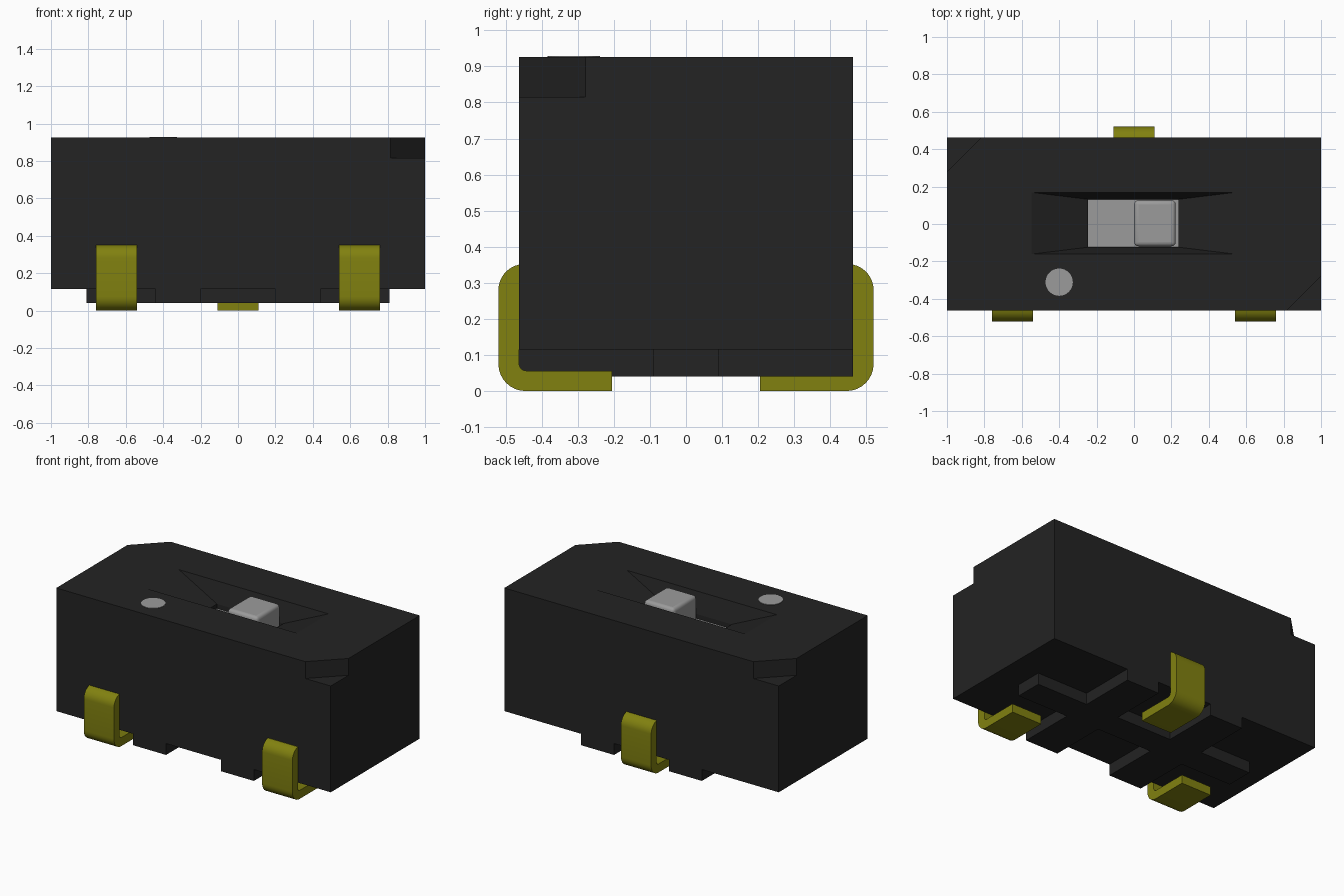
import bpy, bmesh, math
from mathutils import Vector

cube = bpy.data.objects.get("Cube")
if cube:
    bpy.data.objects.remove(cube, do_unlink=True)


def material(name, rgb):
    m = bpy.data.materials.new(name)
    m.use_nodes = True
    col = (*rgb, 1.0)
    m.diffuse_color = col
    m.node_tree.nodes["Principled BSDF"].inputs["Base Color"].default_value = col
    return m


BLACK = material("black plastic", (0.017, 0.017, 0.017))
GOLD = material("gold metal", (0.22, 0.22, 0.005))
GREY = material("light grey plastic", (0.33, 0.33, 0.33))


def loft(name, rings, mat):
    """Solid through closed rings that all have the same point count."""
    bm = bmesh.new()
    loops = [[bm.verts.new(p) for p in r] for r in rings]
    n = len(loops[0])
    for a, b in zip(loops, loops[1:]):
        for i in range(n):
            bm.faces.new((a[i], a[(i + 1) % n], b[(i + 1) % n], b[i]))
    bm.faces.new(loops[0][::-1])
    bm.faces.new(loops[-1])
    bmesh.ops.recalc_face_normals(bm, faces=bm.faces)
    mesh = bpy.data.meshes.new(name)
    bm.to_mesh(mesh)
    bm.free()
    mesh.materials.append(mat)
    ob = bpy.data.objects.new(name, mesh)
    bpy.context.collection.objects.link(ob)
    return ob


def prism(name, outline, z0, z1, mat):
    return loft(name, [[(x, y, z) for x, y in outline] for z in (z0, z1)], mat)


def rect(hx, hy, cx=0.0, cy=0.0):
    return [(cx - hx, cy - hy), (cx + hx, cy - hy), (cx + hx, cy + hy), (cx - hx, cy + hy)]


def activate(ob):
    bpy.ops.object.select_all(action='DESELECT')
    ob.select_set(True)
    bpy.context.view_layer.objects.active = ob


def smooth(ob):
    activate(ob)
    bpy.ops.object.shade_smooth_by_angle(angle=math.radians(35))


def cut(ob, cutter):
    cutter.hide_render = True
    mod = ob.modifiers.new("cut", 'BOOLEAN')
    mod.operation = 'DIFFERENCE'
    mod.solver = 'EXACT'
    mod.object = cutter
    activate(ob)
    bpy.ops.object.modifier_apply(modifier=mod.name)
    bpy.data.objects.remove(cutter, do_unlink=True)


HY, BOTTOM, TOP = 0.463, 0.115, 0.926

# Main housing
body = prism("housing", rect(1.0, HY), BOTTOM, TOP, BLACK)

# Diagonal notches on two opposite top corners
for s in (1, -1):
    tri = [(s * 0.72, -s * 0.558), (s * 1.095, -s * 0.558), (s * 1.095, -s * 0.183)]
    cut(body, prism("corner_cutter", tri, 0.815, 1.1, BLACK))

# Slider opening: sloped funnel leading to a straight pocket
CX, CY = -0.004, 0.004
sections = [(0.242, 0.128, 0.73), (0.242, 0.128, 0.795), (0.545, 0.165, TOP),
            (0.545, 0.165, 1.1)]
cut(body, loft("opening_cutter",
               [[(x, y, z) for x, y in rect(hx, hy, CX, CY)] for hx, hy, z in sections], BLACK))

# Raised underside: centre bar crossed by two ribs
quarter = [(0.81, 0.09), (0.44, 0.09), (0.44, HY), (0.2, HY), (0.2, 0.09)]
outline = quarter + [(-x, y) for x, y in quarter[::-1]]
outline += [(-x, -y) for x, y in outline]
prism("underside_ribs", outline, 0.04, BOTTOM, BLACK)

# Slider plate and rounded knob
prism("slider_plate", rect(0.242, 0.128, CX, CY), 0.72, 0.765, GREY)
knob = prism("slider_knob", rect(0.111, 0.123, 0.112, CY), 0.74, 0.925, GREY)
bev = knob.modifiers.new("rounding", 'BEVEL')
bev.width = 0.022
bev.segments = 4
smooth(knob)

# Position dot
dot = [(-0.4 + 0.073 * math.cos(a), -0.311 + 0.073 * math.sin(a))
       for a in (math.tau * i / 32 for i in range(32))]
prism("position_dot", dot, TOP - 0.003, TOP + 0.003, GREY)


# Bent leads
def arc(cy, cz, r, a0, a1, steps=8):
    out = []
    for i in range(steps + 1):
        a = math.radians(a0 + (a1 - a0) * i / steps)
        out.append((cy + r * math.cos(a), cz + r * math.sin(a)))
    return out


def lead(name, cx, side):
    """side is -1 for the front face, 1 for the back face."""
    out, inner, thick = 0.52, HY, 0.056
    prof = [(0.205, thick), (0.205, 0.0)]
    prof += arc(out - 0.075, 0.075, 0.075, -90, 0)       # outer bend
    prof += arc(inner - 0.015, 0.28, 0.072, 0, 78)       # rounded tip
    prof += [(inner, 0.352)]
    prof += arc(inner - 0.02, thick + 0.02, 0.02, 0, -90, 4)  # inner bend
    rings = [[(cx + dx, side * y, z) for y, z in prof] for dx in (-0.11, 0.11)]
    smooth(loft(name, rings, GOLD))


lead("front_right_lead", -0.65, -1)
lead("front_left_lead", 0.65, -1)
lead("back_lead", 0.0, 1)
